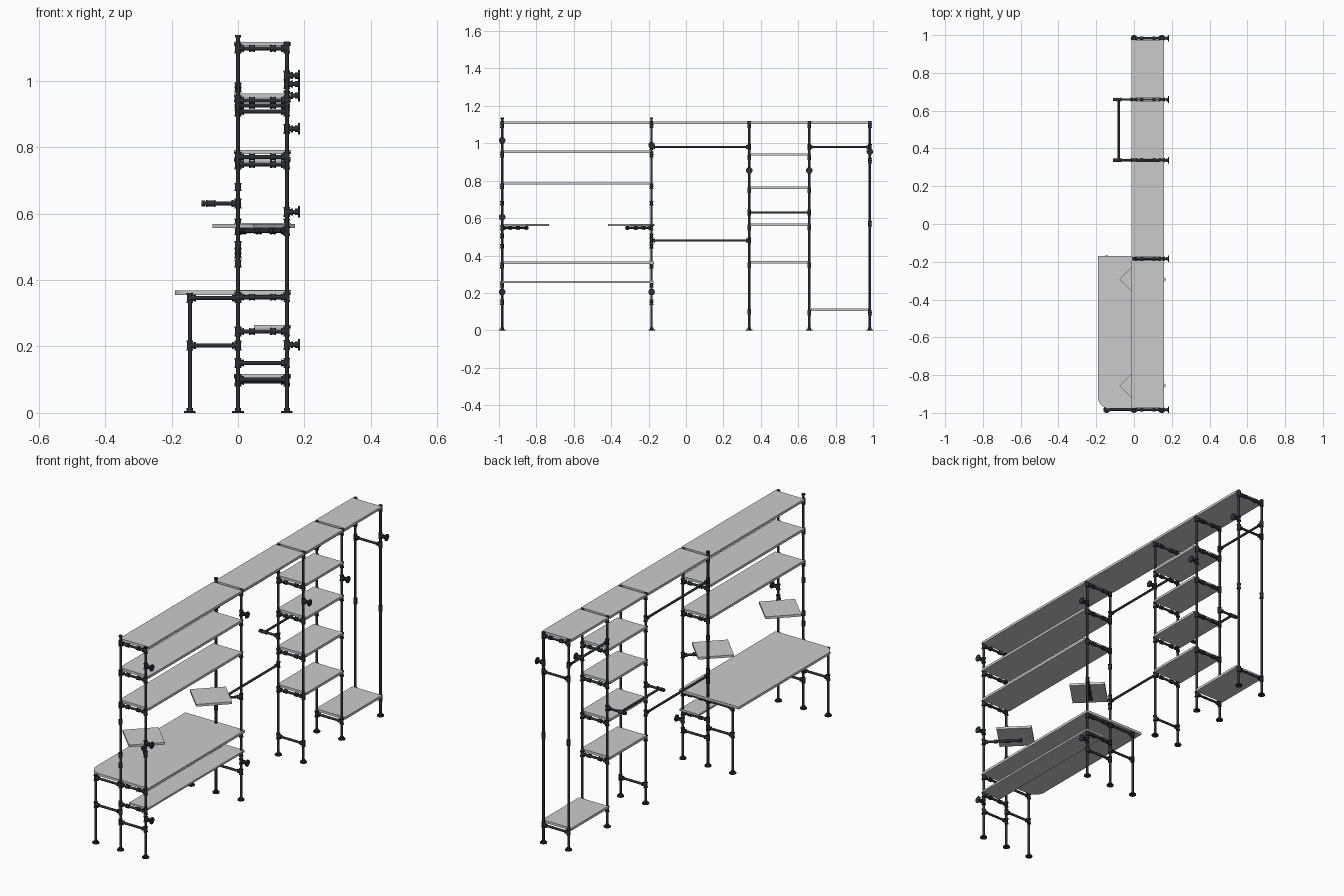
import bpy, bmesh, math
from mathutils import Vector, Matrix

if "Cube" in bpy.data.objects:
    bpy.data.objects.remove(bpy.data.objects["Cube"])

iron = bpy.data.materials.new("dark_iron")
iron.diffuse_color = (0.025, 0.028, 0.034, 1)
iron.use_nodes = True
iron.node_tree.nodes["Principled BSDF"].inputs["Base Color"].default_value = iron.diffuse_color
R, RF = 0.0062, 0.0088          # pipe and fitting radius
XF, XB, XD = 0.0, 0.147, -0.145  # front posts, back posts, desk legs
Y = [-0.983, -0.184, 0.338, 0.659, 0.983]
UP = Vector((0, 0, 1))


def rod(bm, a, b, r=R, n=14):
    a, b = Vector(a), Vector(b)
    d = b - a
    m = Matrix.Translation((a + b) / 2) @ d.to_track_quat('Z', 'Y').to_matrix().to_4x4()
    bmesh.ops.create_cone(bm, cap_ends=True, segments=n, radius1=r, radius2=r, depth=d.length, matrix=m)


def collar(bm, p, d, length=0.03):
    # threaded socket with raised rims
    p, d = Vector(p), Vector(d).normalized()
    h = length / 2
    rod(bm, p - d * h, p + d * h, RF)
    for s in (-1, 1):
        rod(bm, p + d * s * (h - 0.005), p + d * s * h, RF + 0.0016)


def link(bm, a, b):
    # pipe between two posts, with a tee on each end
    a, b = Vector(a), Vector(b)
    d = (b - a).normalized()
    rod(bm, a, b)
    for p, s in ((a, 1), (b, -1)):
        collar(bm, p, UP)
        collar(bm, p + d * s * 0.009, d, 0.018)


def flange(bm, p, d):
    # round mounting plate with hub, pointing along d
    p, d = Vector(p), Vector(d)
    rod(bm, p, p + d * 0.005, 0.0175, 20)
    rod(bm, p + d * 0.005, p + d * 0.014, 0.0095)


def finish(name, bm):
    me = bpy.data.meshes.new(name)
    bm.to_mesh(me)
    bm.free()
    me.materials.append(iron)
    ob = bpy.data.objects.new(name, me)
    bpy.context.collection.objects.link(ob)
    bpy.context.view_layer.objects.active = ob
    ob.select_set(True)
    bpy.ops.object.shade_smooth_by_angle(angle=math.radians(40))
    ob.select_set(False)


def board(name, pts, z, t=0.013):
    # flat board from an outline, centred on height z, with eased edges
    bm = bmesh.new()
    f = bm.faces.new([bm.verts.new((x, y, z - t / 2)) for x, y in pts])
    f.normal_update()
    if f.normal.z > 0:
        f.normal_flip()
    ext = bmesh.ops.extrude_face_region(bm, geom=[f], use_keep_orig=True)
    bmesh.ops.translate(bm, vec=(0, 0, t), verts=[v for v in ext['geom'] if isinstance(v, bmesh.types.BMVert)])
    bmesh.ops.recalc_face_normals(bm, faces=bm.faces)
    me = bpy.data.meshes.new(name)
    bm.to_mesh(me)
    bm.free()
    ob = bpy.data.objects.new(name, me)
    bpy.context.collection.objects.link(ob)
    return ob


def rect(x0, x1, y0, y1):
    return [(x0, y0), (x1, y0), (x1, y1), (x0, y1)]


# Upright frames: crossbar heights, wall mount heights, front post top
frames = [
    ("desk_outer", [0.15, 0.245, 0.348, 0.77, 0.94, 1.097], [0.205, 0.605, 1.015], 1.138),
    ("desk_inner", [0.15, 0.245, 0.348, 0.77, 0.94, 1.097], [0.205, 0.99], 1.138),
    ("shelf_near", [0.10, 0.348, 0.55, 0.748, 0.925, 1.097], [0.855], 1.118),
    ("shelf_far", [0.095, 0.348, 0.55, 0.748, 0.925, 1.097], [0.855], 1.118),
    ("wardrobe_end", [0.095, 0.907, 1.097], [0.955], 1.118),
]
for y, (name, bars, mounts, top) in zip(Y, frames):
    bm = bmesh.new()
    for x, h in ((XF, top), (XB, 1.118)):
        rod(bm, (x, y, 0.004), (x, y, h))
        rod(bm, (x, y, h - 0.008), (x, y, h), RF)
        flange(bm, (x, y, 0), UP)
        if name == "wardrobe_end":
            collar(bm, (x, y, 0.57), UP)
    for z in bars:
        link(bm, (XF, y, z), (XB, y, z))
        if z > 0.2 and z != 0.907:
            for x in (0.042, 0.106):
                collar(bm, (x, y, z), (1, 0, 0), 0.018)
    finish(name + "_frame", bm)

    # Wall mounts behind the back posts
    bm = bmesh.new()
    for z in mounts:
        collar(bm, (XB, y, z), UP)
        collar(bm, (XB + 0.01, y, z), (1, 0, 0), 0.016)
        rod(bm, (XB, y, z), (0.185, y, z))
        flange(bm, (0.186, y, z), (-1, 0, 0))
    finish(name + "_wall_mounts", bm)

# Desk front legs with braces
for i, y in enumerate(Y[:2]):
    bm = bmesh.new()
    rod(bm, (XD, y, 0.004), (XD, y, 0.352))
    flange(bm, (XD, y, 0), UP)
    for z in (0.203, 0.346):
        link(bm, (XD, y, z), (XF, y, z))
    for z in (0.45, 0.505, 0.68):
        collar(bm, (XF, y, z), UP, 0.024)
    finish(f"desk_leg_{i}", bm)

# Long rails and hanging bars
for name, i, z in (("hanging_rail", 1, 0.98), ("lower_rail", 1, 0.48), ("wardrobe_rail", 3, 0.98)):
    bm = bmesh.new()
    link(bm, (XF, Y[i], z), (XF, Y[i + 1], z))
    finish(name, bm)

# Towel bar standing out in front of the shelf column
bm = bmesh.new()
for y in Y[2:4]:
    rod(bm, (-0.108, y, 0.63), (XF, y, 0.63))
    rod(bm, (-0.11, y, 0.63), (-0.1, y, 0.63), RF)
    collar(bm, (-0.082, y, 0.63), (1, 0, 0))
    collar(bm, (XF, y, 0.63), UP)
    collar(bm, (-0.01, y, 0.63), (1, 0, 0), 0.018)
rod(bm, (-0.08, Y[2], 0.63), (-0.08, Y[3], 0.63))
finish("towel_bar", bm)

# Angled side stands: diagonal arm from the back post and a turned square top
for i, (y, s) in enumerate(((Y[0], 1), (Y[1], -1))):
    bm = bmesh.new()
    d = Vector((-1, s, 0)).normalized()
    a = Vector((XB, y, 0.548))
    rod(bm, a, a + d * 0.188)
    collar(bm, a, UP)
    for t, l in ((0.01, 0.02), (0.06, 0.018), (0.12, 0.018), (0.183, 0.012)):
        collar(bm, a + d * t, d, l)
    finish(f"side_stand_arm_{i}", bm)
    cx, cy, k = 0.047, y + s * 0.127, 0.124
    if s < 0:
        cy = -0.293
    board(f"side_stand_top_{i}", [(cx - k, cy), (cx, cy - k), (cx + k, cy), (cx, cy + k)], 0.5625, 0.012)

# Shelves, per bay
G = 0.008
bays = [[0.785, 0.955, 1.11], [1.11], [0.363, 0.565, 0.763, 0.94, 1.11], [0.11, 1.11]]
for i, heights in enumerate(bays):
    for j, z in enumerate(heights):
        board(f"shelf_{i}_{j}", rect(-0.012, 0.16, Y[i] + G, Y[i + 1] - G), z)

# Footwell shelf and desk top with one rounded outer corner
board("footwell_shelf", rect(0.048, 0.16, -0.98, -0.174), 0.259, 0.01)
r = 0.06
arc = [(-0.19 + r - r * math.cos(t), -0.977 + r - r * math.sin(t))
       for t in (math.pi / 2 * k / 10 for k in range(11))]
board("desk_top", arc + [(0.16, -0.977), (0.16, -0.17), (-0.19, -0.17)], 0.362)
